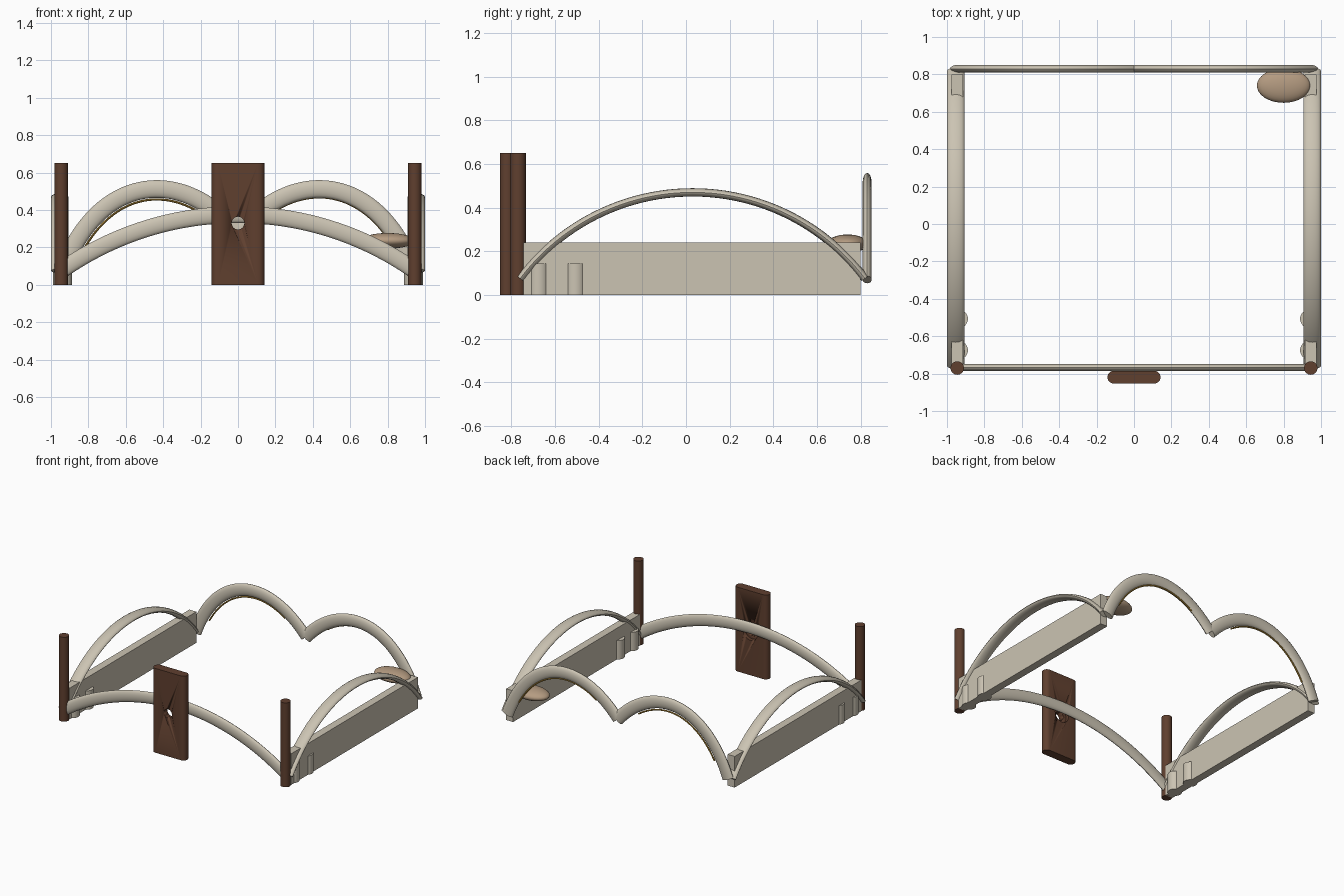
import bpy, bmesh, math
from mathutils import Vector, Matrix

if "Cube" in bpy.data.objects:
    bpy.data.objects.remove(bpy.data.objects["Cube"])


def material(name, rgb):
    m = bpy.data.materials.new(name)
    m.diffuse_color = (*rgb, 1)
    m.use_nodes = True
    m.node_tree.nodes["Principled BSDF"].inputs["Base Color"].default_value = m.diffuse_color
    return m


CREAM = material("cream", (0.60, 0.55, 0.45))
BROWN = material("dark_brown", (0.115, 0.050, 0.028))
TAN = material("tan", (0.46, 0.33, 0.22))
GOLD = material("gold", (0.45, 0.26, 0.04))


def finish(name, bm, mat, angle=35):
    bmesh.ops.recalc_face_normals(bm, faces=bm.faces)
    me = bpy.data.meshes.new(name)
    bm.to_mesh(me)
    bm.free()
    me.materials.append(mat)
    ob = bpy.data.objects.new(name, me)
    bpy.context.collection.objects.link(ob)
    bpy.ops.object.select_all(action='DESELECT')
    ob.select_set(True)
    bpy.context.view_layer.objects.active = ob
    bpy.ops.object.shade_smooth_by_angle(angle=math.radians(angle))
    return ob


def sweep(name, path, side, in_plane, across, mat, sides=16):
    """Sweep an ellipse along a flat path; side is the normal of its plane."""
    bm = bmesh.new()
    side = Vector(side)
    rings = []
    for i, p in enumerate(path):
        t = path[min(i + 1, len(path) - 1)] - path[max(i - 1, 0)]
        n = side.cross(t).normalized()
        rings.append([bm.verts.new(p + n * in_plane * math.cos(a) + side * across * math.sin(a))
                      for a in (2 * math.pi * k / sides for k in range(sides))])
    for r, s in zip(rings, rings[1:]):
        for k in range(sides):
            j = (k + 1) % sides
            bm.faces.new((r[k], r[j], s[j], s[k]))
    bm.faces.new(rings[0])
    bm.faces.new(rings[-1])
    return finish(name, bm, mat)


def arc(half, low, high, n=48):
    """Circular arc as (offset, height) pairs."""
    sag = high - low
    r = (half * half + sag * sag) / (2 * sag)
    a = math.asin(half / r)
    return [(r * math.sin(t), high - r + r * math.cos(t))
            for t in (-a + 2 * a * i / n for i in range(n + 1))]


def cylinder(name, x, y, z0, z1, r, mat, sides=32):
    bm = bmesh.new()
    bmesh.ops.create_cone(bm, cap_ends=True, segments=sides, radius1=r, radius2=r, depth=z1 - z0,
                          matrix=Matrix.Translation((x, y, (z0 + z1) / 2)))
    return finish(name, bm, mat)


# Front arch
sweep("front_arch", [Vector((x, -0.767, z)) for x, z in arc(0.94, 0.08, 0.375)],
      (0, 1, 0), 0.045, 0.019, CREAM)


def bezier(t):
    """Outline of one back arch, from the outer corner to the middle."""
    p = [(0.94, 0.07), (0.76, 0.57), (0.32, 0.655), (0, 0.28)]
    w = [(1 - t) ** 3, 3 * t * (1 - t) ** 2, 3 * t * t * (1 - t), t ** 3]
    return [sum(a * q[k] for a, q in zip(w, p)) for k in (0, 1)]


for s, label in ((-1, "left"), (1, "right")):
    # Side wall with its arch
    bm = bmesh.new()
    bmesh.ops.create_cube(bm, size=1, matrix=Matrix.Translation((s * 0.945, 0.027, 0.12))
                          @ Matrix.Diagonal((0.06, 1.545, 0.24, 1)))
    finish(label + "_wall", bm, CREAM)
    sweep(label + "_arch", [Vector((s * 0.953, 0.03 + y, z)) for y, z in arc(0.79, 0.075, 0.47)],
          (1, 0, 0), 0.019, 0.046, CREAM)
    # Front post and short pegs
    cylinder(label + "_post", s * 0.945, -0.77, 0, 0.65, 0.036, BROWN)
    for i, y in enumerate((-0.675, -0.507)):
        cylinder(f"{label}_peg_{i + 1}", s * 0.938, y, 0, 0.145, 0.05, CREAM)
    # Back arch
    pts = [bezier(i / 40) for i in range(41)]
    path = [Vector((s * x, 0.83, z)) for x, z in pts]
    sweep(label + "_back_arch", path, (0, 1, 0), 0.047, 0.021, CREAM)
    # Gold trim along the inner edge of the back arch
    gap = 0.056 if s < 0 else 0.045
    trim = []
    for i in range(4, 35):
        d = (path[i + 1] - path[i - 1]).normalized()
        n = Vector((d.z, 0, -d.x))
        n = n if n.z < 0 else -n
        trim.append(path[i] + n * gap + Vector((0, 0.006, 0)))
    sweep(label + "_gold_trim", trim, (0, 1, 0), 0.006, 0.006, GOLD, 8)

# Front plate with rounded ends
bm = bmesh.new()
outline = []
for cx, start in ((0.108, -90), (-0.108, 90)):
    for k in range(13):
        a = math.radians(start + 15 * k)
        outline.append(bm.verts.new((cx + 0.034 * math.cos(a), -0.819 + 0.034 * math.sin(a), 0)))
base = bm.faces.new(outline)
top = bmesh.ops.extrude_face_region(bm, geom=[base])
bmesh.ops.translate(bm, vec=(0, 0, 0.65),
                    verts=[v for v in top["geom"] if isinstance(v, bmesh.types.BMVert)])
plate = finish("front_plate", bm, BROWN)

# Round hole through the plate, wider at the back
for name, r, y in (("hole_cutter", 0.034, -0.82), ("recess_cutter", 0.06, -0.75)):
    bm = bmesh.new()
    bmesh.ops.create_cone(bm, cap_ends=True, segments=32, radius1=r, radius2=r,
                          depth=0.12, matrix=Matrix.Translation((0, y, 0.33))
                          @ Matrix.Rotation(math.pi / 2, 4, 'X'))
    cutter = finish(name, bm, BROWN)
    cutter.hide_render = True
    cutter.hide_set(True)
    mod = plate.modifiers.new(name, 'BOOLEAN')
    mod.operation = 'DIFFERENCE'
    mod.object = cutter

# Flattened cushion in the back right corner
bm = bmesh.new()
bmesh.ops.create_uvsphere(bm, u_segments=32, v_segments=16, radius=1,
                          matrix=Matrix.Translation((0.80, 0.74, 0.235))
                          @ Matrix.Diagonal((0.143, 0.092, 0.042, 1)))
finish("cushion", bm, TAN, 60)
